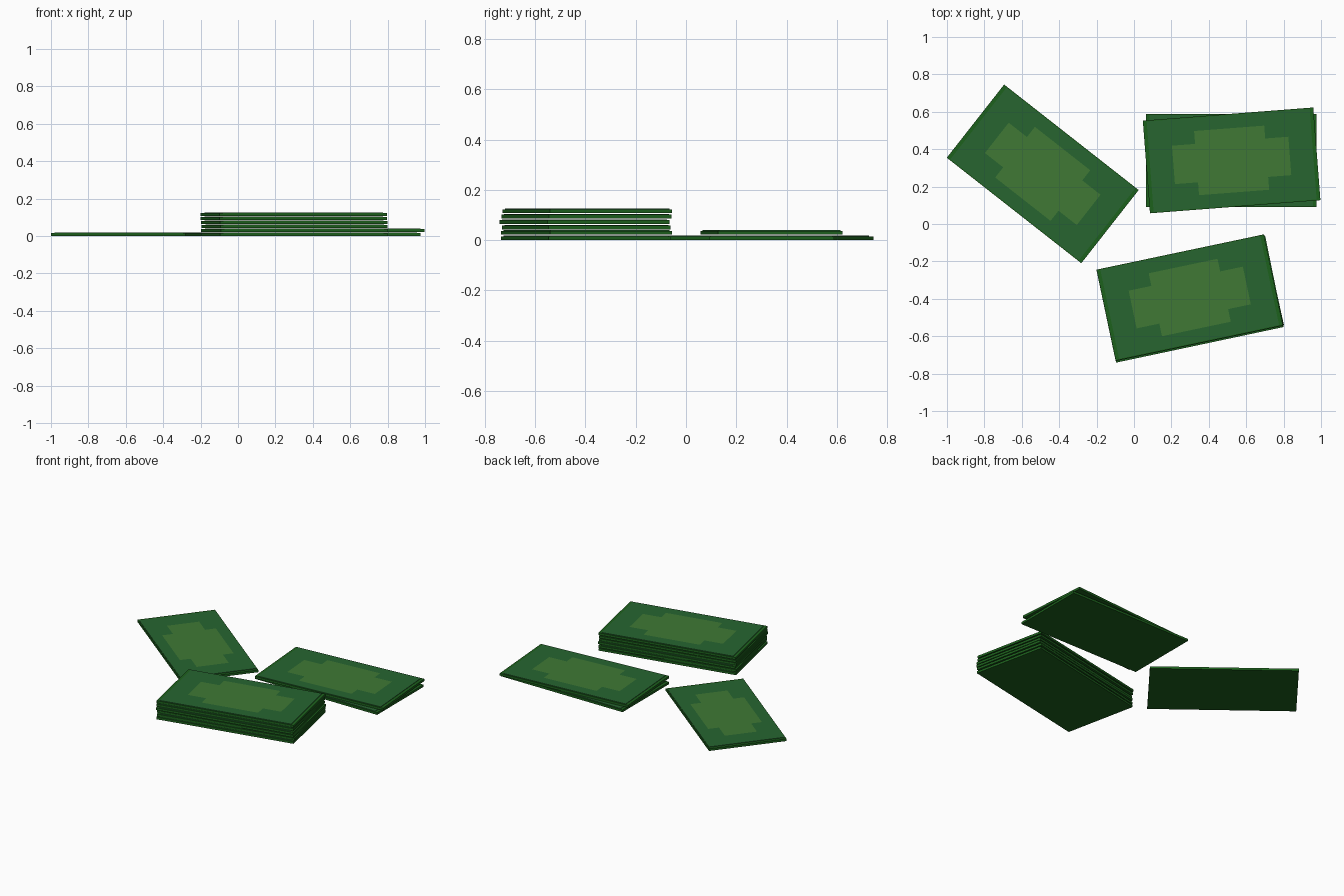
import bpy, bmesh
from math import radians
from mathutils import Matrix

if "Cube" in bpy.data.objects:
    bpy.data.objects.remove(bpy.data.objects["Cube"])

L, W, T, PITCH = 0.914, 0.497, 0.018, 0.0215


def material(name, rgb):
    m = bpy.data.materials.new(name)
    m.diffuse_color = (*rgb, 1)
    m.use_nodes = True
    m.node_tree.nodes["Principled BSDF"].inputs["Base Color"].default_value = m.diffuse_color
    return m


EDGE = material("edge_green", (0.012, 0.12, 0.012))
FACE = material("face_green", (0.02, 0.13, 0.03))
PATCH = material("patch_green", (0.05, 0.19, 0.035))


def finish(bm, name, mat, place):
    mesh = bpy.data.meshes.new(name)
    bm.to_mesh(mesh)
    bm.free()
    mesh.materials.append(mat)
    ob = bpy.data.objects.new(name, mesh)
    bpy.context.collection.objects.link(ob)
    ob.matrix_world = place
    return ob


def box(name, mat, place, size, z0):
    bm = bmesh.new()
    bmesh.ops.create_cube(bm, size=1)
    for v in bm.verts:
        v.co = (v.co.x * size[0], v.co.y * size[1], z0 + (v.co.z + 0.5) * size[2])
    return finish(bm, name, mat, place)


def cross(name, mat, place, a, b, c, d, z):
    # stepped panel: a wide bar (a x d) merged with a tall bar (b x c)
    pts = [(a, d), (b, d), (b, c), (-b, c), (-b, d), (-a, d),
           (-a, -d), (-b, -d), (-b, -c), (b, -c), (b, -d), (a, -d)]
    bm = bmesh.new()
    bm.faces.new([bm.verts.new((x, y, z)) for x, y in pts])
    return finish(bm, name, mat, place)


def bill(name, x, y, z, angle):
    place = Matrix.Translation((x, y, z)) @ Matrix.Rotation(radians(angle), 4, 'Z')
    box(name + "_body", EDGE, place, (L, W, T - 0.003), 0)
    box(name + "_face", FACE, place, (L - 0.04, W - 0.012, 0.003), T - 0.003)
    cross(name + "_panel", PATCH, place, 0.312, 0.188, 0.172, 0.103, T + 0.0008)


# single bill, pair, and stack of six: (x, y, angle) for each layer
piles = {
    "single_bill": [(-0.488, 0.268, -38.1)],
    "pair_bill": [(0.52, 0.34, 0), (0.522, 0.34, 4.4)],
    "stack_bill": [(0.30, -0.398, 12), (0.302, -0.396, 12.4), (0.303, -0.396, 11.6),
                   (0.30, -0.403, 12), (0.298, -0.396, 11.9), (0.298, -0.393, 11.9)],
}
for name, layers in piles.items():
    for i, (x, y, ang) in enumerate(layers):
        bill(f"{name}_{i + 1}", x, y, i * PITCH, ang)
